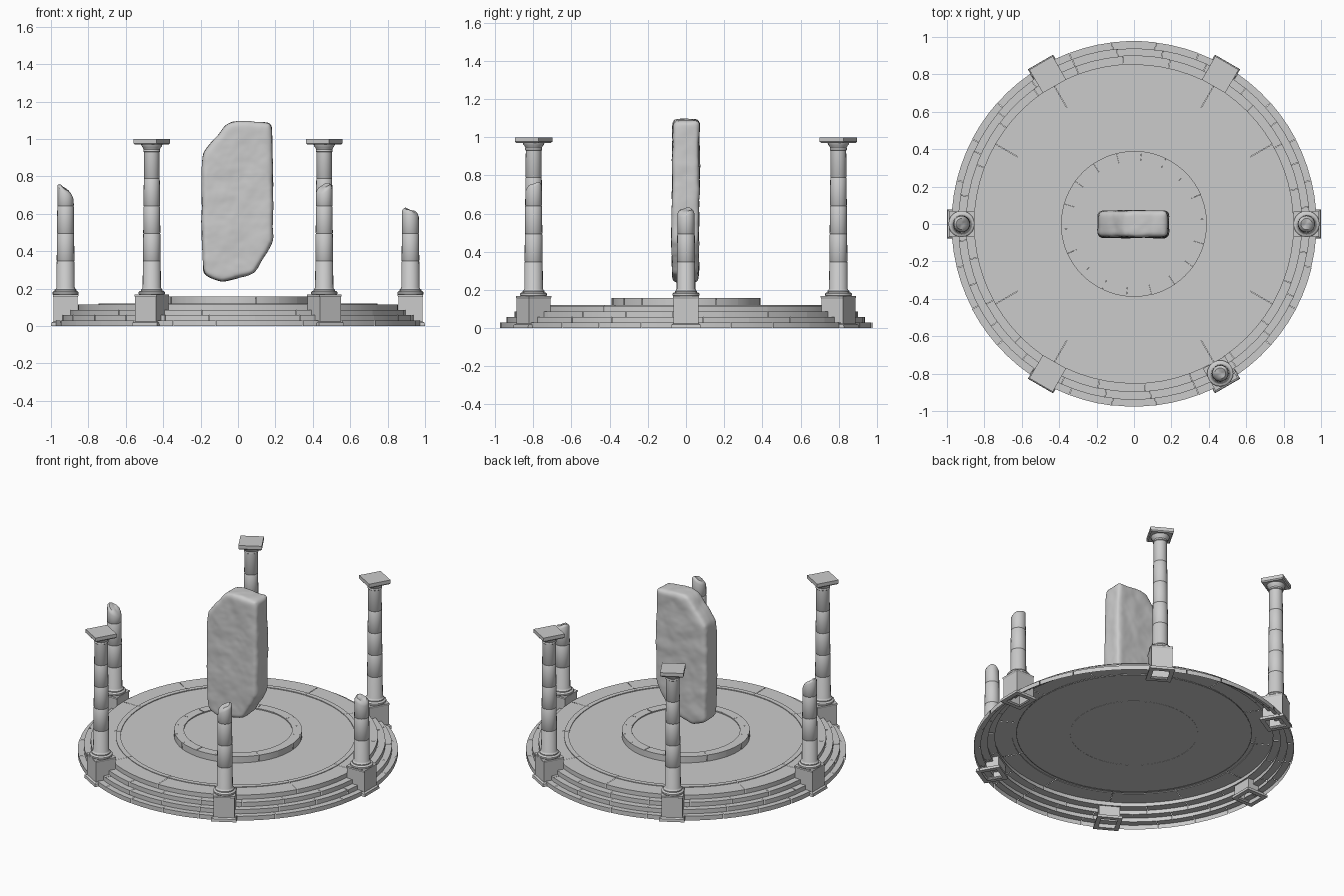
import bpy, bmesh, math, random
from mathutils import Vector

if "Cube" in bpy.data.objects:
    bpy.data.objects.remove(bpy.data.objects["Cube"])

random.seed(4)
TAU = 2 * math.pi


def finish(name, bm, smooth=None):
    bmesh.ops.remove_doubles(bm, verts=bm.verts, dist=1e-5)
    me = bpy.data.meshes.new(name)
    bm.to_mesh(me)
    bm.free()
    ob = bpy.data.objects.new(name, me)
    bpy.context.collection.objects.link(ob)
    if smooth:
        bpy.ops.object.select_all(action='DESELECT')
        ob.select_set(True)
        bpy.context.view_layer.objects.active = ob
        bpy.ops.object.shade_smooth_by_angle(angle=math.radians(smooth))
    return ob


def lathe(bm, profile, segs, a0=0.0, a1=TAU, centre=(0, 0)):
    """Sweep an (r, z) profile, listed from outside-bottom to inside-top."""
    rows = []
    for r, z in profile:
        rows.append([bm.verts.new((centre[0] + r * math.cos(a0 + (a1 - a0) * j / segs),
                                   centre[1] + r * math.sin(a0 + (a1 - a0) * j / segs), z))
                     for j in range(segs + 1)])
    for lo, hi in zip(rows, rows[1:]):
        for j in range(segs):
            bm.faces.new((lo[j], lo[j + 1], hi[j + 1], hi[j]))
    return rows


def block_ring(name, profile, count, segs, offset, jitter=0.0015):
    """Ring of separate curved stones with fine joints."""
    bm = bmesh.new()
    for k in range(count):
        d = random.uniform(-jitter, jitter)
        gap = 0.0012
        a = TAU * (k + offset) / count
        lathe(bm, [(r + d, z) for r, z in profile], segs, a + gap, a + TAU / count - gap)
    return finish(name, bm, 30)


# Stepped round base, open underneath
radii = [0.977, 0.94, 0.90, 0.855]
for i, r in enumerate(radii):
    z0, z1 = 0.029 * i, 0.029 * (i + 1)
    if i < 3:
        block_ring(f"step_{i + 1}", [(r, z0), (r, z1), (radii[i + 1] - 0.006, z1)], 26 - 2 * i, 3, i * 0.37)
    else:
        block_ring("floor_border", [(r, z0), (r, z1), (0.745, z1), (0.745, z1 + 0.004),
                                    (0.715, z1 + 0.004), (0.715, z1 - 0.004)], 12, 6, 0.0)

# Main floor
bm = bmesh.new()
lathe(bm, [(0.72, 0.115), (0.0, 0.115)], 72)
finish("floor", bm)

# Central dais: stone rim and sunken disc
block_ring("dais_rim", [(0.39, 0.114), (0.39, 0.157), (0.33, 0.157), (0.33, 0.148)], 18, 4, 0.2, 0.001)
bm = bmesh.new()
lathe(bm, [(0.333, 0.15), (0.0, 0.15)], 72)
finish("dais_top", bm)


def shaft_radius(z):
    return 0.049 - 0.008 * (z - 0.2) / 0.73


def shaft_profile(top):
    """Base moulding and drums with thin joints, up to the given height."""
    p = [(0.066, 0.166), (0.07, 0.171), (0.07, 0.181), (0.065, 0.186), (0.058, 0.188),
         (0.058, 0.194), (0.053, 0.198), (shaft_radius(0.2), 0.205)]
    z = 0.347
    while z < top - 0.02:
        r = shaft_radius(z)
        p += [(r, z - 0.003), (r - 0.002, z), (r, z + 0.003)]
        z += 0.147
    return p


# Six pillars: angle -> (broken top height, world tilt x, world tilt y), None = whole
broken = {0: (0.612, -0.35, 0.1), 180: (0.725, -0.8, 0.1), 300: (0.74, 0.38, 0.38)}
for deg in range(0, 360, 60):
    a = math.radians(deg)
    c = (0.922 * math.cos(a), 0.922 * math.sin(a))
    q = math.sqrt(2)

    # Square plinth with flared foot, hollow below
    bm = bmesh.new()
    prof = [(0.05, 0.0), (0.078, 0.0), (0.076, 0.018), (0.065, 0.024), (0.065, 0.155),
            (0.068, 0.16), (0.068, 0.168), (0.0, 0.168)]
    lathe(bm, [(r * q, z) for r, z in prof], 4, a + TAU / 8, a + TAU / 8 + TAU, c)
    finish(f"plinth_{deg}", bm)

    bm = bmesh.new()
    if deg in broken:
        # Snapped shaft with a slanted, worn top
        h, tx, ty = broken[deg]
        p = shaft_profile(h - 0.06)
        n = len(p)
        r = shaft_radius(h)
        p += [(r, h - 0.012), (r * 0.9, h - 0.002), (r * 0.68, h + 0.008), (r * 0.3, h + 0.008), (0, h + 0.006)]
        rows = lathe(bm, p, 20, 0, TAU, c)
        for row in rows[n:]:
            for j, v in enumerate(row):
                w = 0.004 * math.sin(3 * TAU * j / 20 + deg) * math.hypot(v.co.x - c[0], v.co.y - c[1]) / r
                v.co.z += tx * (v.co.x - c[0]) + ty * (v.co.y - c[1]) + w
        finish(f"broken_column_{deg}", bm, 35)
    else:
        # Whole shaft with neck ring and flared capital
        p = shaft_profile(0.92) + [(0.041, 0.93), (0.045, 0.933), (0.045, 0.941), (0.043, 0.944),
                                   (0.047, 0.953), (0.055, 0.963), (0.057, 0.972)]
        lathe(bm, p, 20, 0, TAU, c)
        finish(f"column_{deg}", bm, 35)
        bm = bmesh.new()
        ab = [(0.0, 0.97), (0.066, 0.97), (0.072, 0.977), (0.072, 1.0), (0.0, 1.0)]
        lathe(bm, [(r * q, z) for r, z in ab], 4, a + TAU / 8, a + TAU / 8 + TAU, c)
        finish(f"abacus_{deg}", bm)

# Floating stone slab: outline extruded, rounded and worn
outline = [(-0.192, 0.92), (-0.05, 1.09), (0.0, 1.096), (0.18, 1.088), (0.188, 0.75),
           (0.186, 0.45), (0.09, 0.285), (-0.09, 0.232), (-0.185, 0.275), (-0.195, 0.6)]
bm = bmesh.new()
face = bm.faces.new([bm.verts.new((x, -0.073 + 0.006 * (z - 0.66), z)) for x, z in outline])
ext = bmesh.ops.extrude_face_region(bm, geom=[face])
bmesh.ops.translate(bm, vec=Vector((0, 0.142, 0)),
                    verts=[g for g in ext["geom"] if isinstance(g, bmesh.types.BMVert)])
bmesh.ops.recalc_face_normals(bm, faces=bm.faces)
slab = finish("floating_stone", bm, 60)
bev = slab.modifiers.new("round", 'BEVEL')
bev.width, bev.segments, bev.limit_method = 0.022, 3, 'ANGLE'
rem = slab.modifiers.new("remesh", 'REMESH')
rem.mode, rem.voxel_size, rem.use_smooth_shade = 'VOXEL', 0.012, True
smo = slab.modifiers.new("soften", 'SMOOTH')
smo.iterations = 6
tex = bpy.data.textures.new("stone_noise", 'CLOUDS')
tex.noise_scale = 0.12
dis = slab.modifiers.new("wear", 'DISPLACE')
dis.texture, dis.strength, dis.mid_level = tex, 0.014, 0.5
